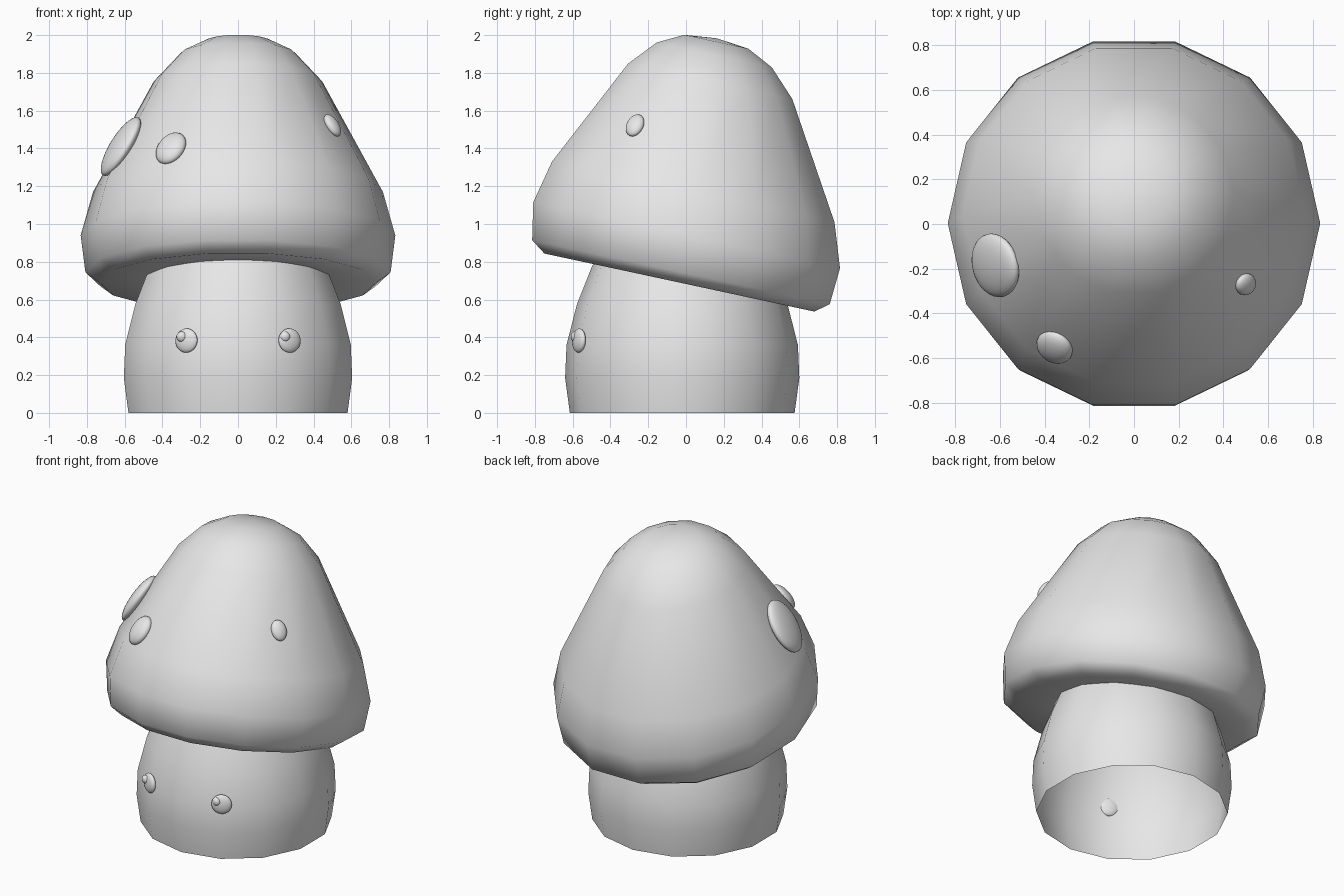
import bpy, bmesh, math
from mathutils import Vector, Matrix

if "Cube" in bpy.data.objects:
    bpy.data.objects.remove(bpy.data.objects["Cube"])

SIDES = 14
grey = bpy.data.materials.new("pale_grey")
grey.diffuse_color = (0.8, 0.8, 0.8, 1)
grey.use_nodes = True
grey.node_tree.nodes["Principled BSDF"].inputs["Base Color"].default_value = grey.diffuse_color

# Leaning frame of the cap: rim plane dips to the back, axis leans back
TILT, LEAN = 0.215, 0.153
cap_frame = Matrix(((1, 0, 0), (0, 1, LEAN), (0, -TILT, 1)))


def finish(name, bm):
    for f in bm.faces:
        f.smooth = True
    mesh = bpy.data.meshes.new(name)
    bm.to_mesh(mesh)
    bm.free()
    mesh.materials.append(grey)
    obj = bpy.data.objects.new(name, mesh)
    bpy.context.collection.objects.link(obj)
    return obj


def lathe(name, profile, frame, origin, start=0.0, closed=True):
    """Join rings of (radius, height); closed profiles end in poles."""
    bm = bmesh.new()
    rings = []
    for r, h in profile:
        ring = []
        for i in range(SIDES):
            a = start + 2 * math.pi * i / SIDES
            ring.append(bm.verts.new(origin + frame @ Vector((r * math.cos(a), r * math.sin(a), h))))
        rings.append(ring)
    for lo, hi in zip(rings, rings[1:]):
        for i in range(SIDES):
            j = (i + 1) % SIDES
            bm.faces.new((lo[i], lo[j], hi[j], hi[i]))
    if closed:
        bm.faces.new(rings[0][::-1])
        pole = bm.verts.new(origin + frame @ Vector((0, 0, profile[-1][1] + 0.018)))
        for i in range(SIDES):
            bm.faces.new((rings[-1][i], rings[-1][(i + 1) % SIDES], pole))
    return finish(name, bm)


def ellipsoid(name, loc, normal, size):
    """Flattened ball lying on a surface; size = (sideways, upslope, thickness)."""
    n = Vector(normal).normalized()
    side = Vector((0, 0, 1)).cross(n).normalized()
    up = n.cross(side)
    rot = Matrix((side, up, n)).transposed().to_4x4()
    bm = bmesh.new()
    bmesh.ops.create_uvsphere(bm, u_segments=32, v_segments=16, radius=1,
                              matrix=Matrix.Translation(loc) @ rot @ Matrix.Diagonal((*size, 1)))
    return finish(name, bm)


# Cap: shallow hollow underside, rounded rim, bell-shaped top
lathe("cap",
      [(0.45, 0.025), (0.733, 0), (0.808, 0.055), (0.833, 0.25), (0.767, 0.48),
       (0.446, 1.065), (0.313, 1.205), (0.174, 1.275)],
      cap_frame, Vector((0, -0.035, 0.69)))

# Stalk: open tube, bulging low down
lathe("stalk",
      [(0.595, 0), (0.62, 0.185), (0.6125, 0.36), (0.5575, 0.575), (0.48, 0.77), (0.44, 0.85)],
      Matrix.Identity(3), Vector((0, -0.02, 0)), start=math.pi / 2, closed=False)

# Raised spots on the cap
spots = [((-0.62, -0.185, 1.41), (0.145, 0.18, 0.05)),
         ((-0.355, -0.55, 1.40), (0.085, 0.10, 0.045)),
         ((0.50, -0.27, 1.522), (0.05, 0.067, 0.03))]
for k, (loc, size) in enumerate(spots):
    local = cap_frame.inverted() @ (Vector(loc) - Vector((0, -0.035, 0.69)))
    radial = Vector((local.x, local.y, 0)).normalized()
    normal = cap_frame.inverted().transposed() @ (radial + Vector((0, 0, 0.55)))
    ellipsoid(f"cap_spot_{k + 1}", loc, normal, size)

# Eyes, each with a small bead toward the upper left
for name, s in (("left", -1), ("right", 1)):
    ellipsoid(f"{name}_eye", (s * 0.273, -0.567, 0.383), (s * 0.5, -1, 0.05), (0.064, 0.064, 0.025))
    ellipsoid(f"{name}_eye_bead", (s * 0.273 - 0.025, -0.58 - s * 0.008, 0.403), (0, -1, 0), (0.028, 0.028, 0.022))
